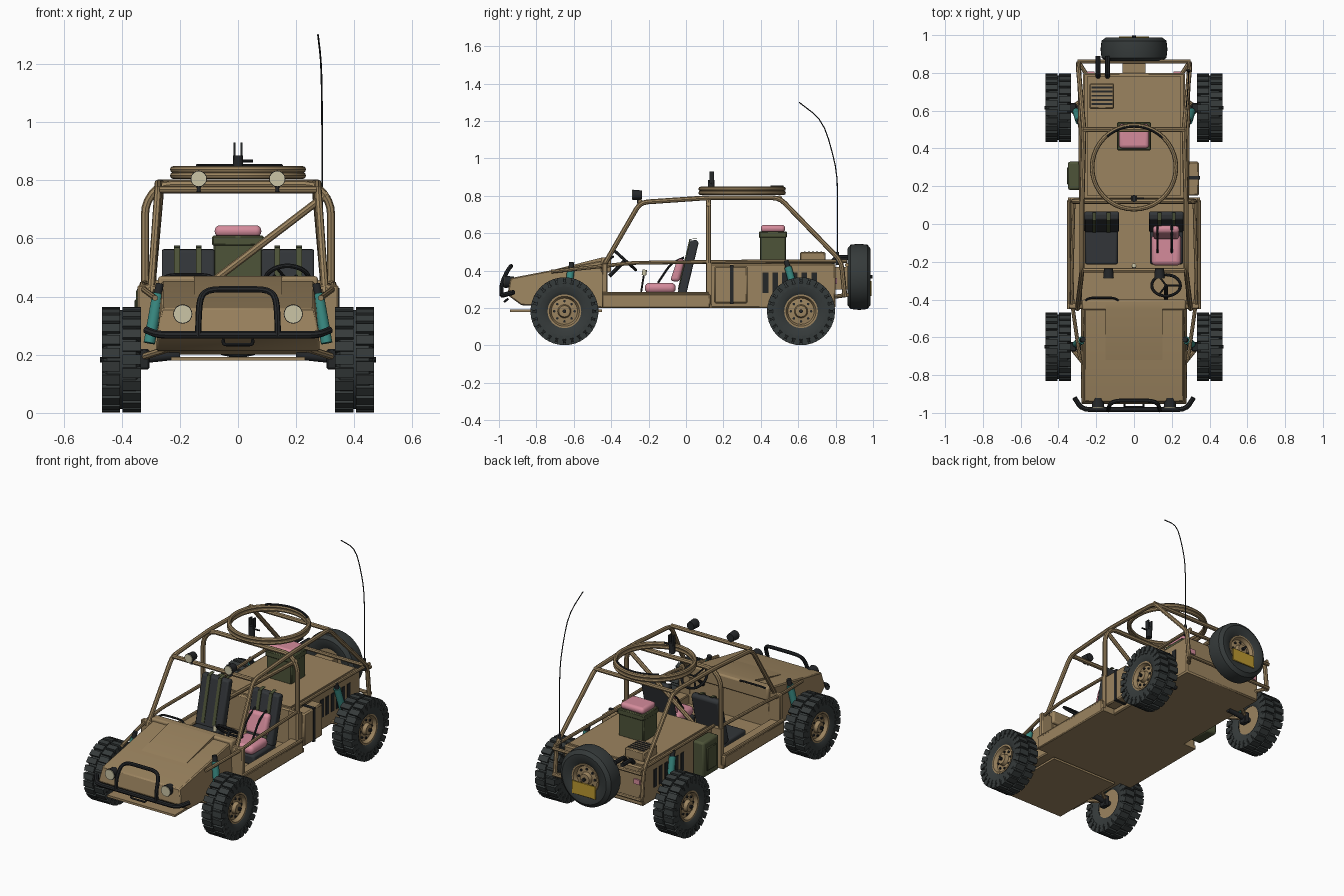
import bpy, bmesh, math
from mathutils import Vector, Matrix

if "Cube" in bpy.data.objects:
    bpy.data.objects.remove(bpy.data.objects["Cube"])


def colour(name, rgb):
    m = bpy.data.materials.new(name)
    m.use_nodes = True
    m.diffuse_color = (*rgb, 1)
    b = m.node_tree.nodes["Principled BSDF"]
    b.inputs["Base Color"].default_value = (*rgb, 1)
    b.inputs["Roughness"].default_value = 0.8
    return m


TAN = colour("desert tan", (.33, .23, .115))
RUBBER = colour("tyre rubber", (.036, .043, .043))
BLACK = colour("black metal", (.018, .02, .022))
SEAT = colour("seat grey", (.032, .036, .04))
OLIVE = colour("olive green", (.075, .088, .04))
PINK = colour("pink cushion", (.66, .26, .33))
TEAL = colour("teal shock", (.04, .25, .22))
CREAM = colour("lamp glass", (.6, .56, .38))
YELLOW = colour("plate yellow", (.5, .32, .03))


def finish(name, bm, mat, mirror=False, bevel=0, segs=1):
    bmesh.ops.recalc_face_normals(bm, faces=bm.faces)
    me = bpy.data.meshes.new(name)
    bm.to_mesh(me)
    bm.free()
    me.materials.append(mat)
    me.shade_smooth()
    me.set_sharp_from_angle(angle=math.radians(35))
    ob = bpy.data.objects.new(name, me)
    bpy.context.collection.objects.link(ob)
    if bevel:
        b = ob.modifiers.new("bevel", "BEVEL")
        b.width, b.segments = bevel, segs
    if mirror:
        ob.modifiers.new("mirror", "MIRROR").use_mirror_merge = False
    return ob


def add_box(bm, x, y, z, matrix=Matrix()):
    size = Matrix.Diagonal((x[1] - x[0], y[1] - y[0], z[1] - z[0], 1))
    mid = Matrix.Translation((sum(x) / 2, sum(y) / 2, sum(z) / 2))
    bmesh.ops.create_cube(bm, size=1, matrix=matrix @ mid @ size)


def box(name, x, y, z, mat, **kw):
    bm = bmesh.new()
    add_box(bm, x, y, z)
    return finish(name, bm, mat, **kw)


def prism(name, profile, x, mat, **kw):
    """Extrude a (y, z) outline between two x positions."""
    bm = bmesh.new()
    f = bm.faces.new([bm.verts.new((x[0], *p)) for p in profile])
    new = bmesh.ops.extrude_face_region(bm, geom=[f])["geom"]
    vs = [v for v in new if isinstance(v, bmesh.types.BMVert)]
    bmesh.ops.translate(bm, verts=vs, vec=(x[1] - x[0], 0, 0))
    return finish(name, bm, mat, **kw)


def add_cyl(bm, a, b, r, r2=None, n=16):
    a, b = Vector(a), Vector(b)
    rot = (b - a).to_track_quat("Z", "Y").to_matrix().to_4x4()
    bmesh.ops.create_cone(bm, cap_ends=True, segments=n, radius1=r, radius2=r if r2 is None else r2,
                          depth=(b - a).length, matrix=Matrix.Translation((a + b) / 2) @ rot)


def cyl(name, a, b, r, mat, r2=None, n=16, **kw):
    bm = bmesh.new()
    add_cyl(bm, a, b, r, r2, n)
    return finish(name, bm, mat, **kw)


def tube(name, pts, r, mat, bend=.04, closed=False, **kw):
    """Round pipe along a path with softened corners."""
    P = [Vector(p) for p in pts]
    path = [P[0]]
    for a, b, c in zip(P, P[1:], P[2:]):
        s = b + (a - b).normalized() * min(bend, (a - b).length * .45)
        e = b + (c - b).normalized() * min(bend, (c - b).length * .45)
        path += [s.lerp(b, t).lerp(b.lerp(e, t), t) for t in (0, .33, .67, 1)]
    path = P if closed else path + [P[-1]]
    cu = bpy.data.curves.new(name, "CURVE")
    cu.dimensions, cu.bevel_depth, cu.bevel_resolution, cu.use_fill_caps = "3D", r, 2, True
    sp = cu.splines.new("POLY")
    sp.points.add(len(path) - 1)
    for q, p in zip(sp.points, path):
        q.co = (*p, 1)
    sp.use_cyclic_u = closed
    tmp = bpy.data.objects.new(name, cu)
    bm = bmesh.new()
    me = tmp.to_mesh()
    bm.from_mesh(me)
    tmp.to_mesh_clear()
    bpy.data.objects.remove(tmp)
    return finish(name, bm, mat, **kw)


def lathe(name, profile, matrix, mat, n=40, **kw):
    """Spin an (axial, radius) outline about local x."""
    bm = bmesh.new()
    vs = [bm.verts.new((a, 0, r)) for a, r in profile]
    es = [bm.edges.new(p) for p in zip(vs, vs[1:])]
    bmesh.ops.spin(bm, geom=vs + es, cent=(0, 0, 0), axis=(1, 0, 0), angle=math.tau, steps=n)
    bmesh.ops.remove_doubles(bm, verts=bm.verts, dist=1e-4)
    bm.transform(matrix)
    return finish(name, bm, mat, **kw)


def ring(c, r, n=40, a0=0, a1=math.tau, tilt=Matrix()):
    return [Vector(c) + tilt @ Vector((r * math.cos(t), r * math.sin(t), 0))
            for t in (a0 + (a1 - a0) * i / n for i in range(n))]


# Wheels: tyre, staggered lugs, dished rim and bolts
TYRE = [(-.05, .088), (-.064, .11), (-.064, .15), (-.05, .17), (.05, .17), (.064, .15), (.064, .11), (.05, .088)]
RIM = [(-.045, 0), (-.045, .09), (.054, .09), (.054, .08), (.032, .07), (.036, .036), (.058, .03), (.06, 0)]


def bolts(name, M, mirror):
    bm = bmesh.new()
    for i in range(8):
        t = math.tau * i / 8
        y, z = .054 * math.cos(t), .054 * math.sin(t)
        add_cyl(bm, (.03, y, z), (.041, y, z), .007, n=8)
    add_cyl(bm, (.05, 0, 0), (.073, 0, 0), .01, n=10)
    bm.transform(M)
    finish(name, bm, BLACK, mirror)


for end, y in (("front", -.65), ("rear", .615)):
    M = Matrix.Translation((.401, y, .183))
    lathe(end + "_tyre", TYRE, M, RUBBER, mirror=True)
    lathe(end + "_rim", RIM, M, TAN, mirror=True)
    bolts(end + "_wheel_bolts", M, True)
    bm = bmesh.new()
    for i in range(48):
        R = M @ Matrix.Rotation(math.tau * i / 48, 4, "X")
        s = 1 if i % 2 else -1
        add_box(bm, sorted((s * .004, s * .067)), (-.017, .017), (.155, .181), R)
        add_box(bm, sorted((s * .05, s * .067)), (-.011, .011), (.132, .16), R)
    finish(end + "_tread", bm, RUBBER, True)
    cyl(end + "_axle", (.2, y, .2), (.36, y, .183), .016, BLACK, mirror=True)
    box(end + "_upright", (.305, .34), (y - .025, y + .025), (.15, .22), BLACK, mirror=True, bevel=.005)
    for k in (-.12, .06):
        tube(end + "_arm", [(.24, y + k, .22), (.335, y, .19)], .012, TAN, mirror=True)

# Shock absorbers
for end, lo, hi in (("front", (.305, -.635, .24), (.275, -.615, .41)), ("rear", (.305, .595, .24), (.29, .545, .42))):
    cyl(end + "_shock", lo, hi, .02, TEAL, mirror=True)
    top = Vector(hi) + (Vector(hi) - Vector(lo)).normalized() * .035
    cyl(end + "_shock_cap", hi, top, .014, BLACK, mirror=True)

# Hull: nose, hood panel, floor, sills, rear deck
nose = prism("nose", [(-.955, .27), (-.94, .36), (-.46, .452), (-.42, .452), (-.42, .2), (-.88, .215)],
             (-.28, .28), TAN, bevel=.006)
for v in nose.data.vertices:
    if v.co.z > .3:
        v.co.x *= .94
prism("hood_panel", [(-.8, .382), (-.45, .47), (-.42, .47), (-.42, .44), (-.8, .37)], (-.152, .152), TAN)
box("dash", (-.275, .275), (-.455, -.4), (.39, .47), TAN, bevel=.01, segs=2)
box("skid_plate", (-.23, .23), (-.94, -.45), (.18, .193), TAN)
box("floor", (-.35, .35), (-.45, .14), (.2, .222), TAN)
box("sill", (.275, .355), (-.45, .13), (.2, .275), TAN, mirror=True, bevel=.006)
box("cowl_side", (.265, .345), (-.45, -.42), (.2, .44), TAN, mirror=True, bevel=.005)
box("rear_hull", (-.27, .27), (.13, .8), (.2, .437), TAN, bevel=.008)
box("deck_lid", (-.25, .25), (.15, .78), (.43, .445), TAN)
box("rear_side_post", (.265, .335), (.11, .14), (.2, .44), TAN, mirror=True)
for i in range(6):
    y = .41 + .052 * i
    box("side_louver", (.268, .274), (y, y + .03), (.28, .39), BLACK, mirror=True)

# Side stowage: tan case on the left, fuel can on the right
box("side_case", (.27, .345), (.15, .33), (.225, .425), TAN, bevel=.008)
box("case_strap", (.27, .349), (.235, .255), (.222, .429), BLACK)
box("fuel_can", (-.35, -.275), (.18, .33), (.215, .43), OLIVE, bevel=.012, segs=2)
box("fuel_can_rib", (-.356, -.3), (.21, .3), (.25, .39), OLIVE, bevel=.004)

# Roll cage
tube("main_hoop", [(-.32, .12, .2), (-.32, .12, .72), (-.27, .12, .785), (.27, .12, .785), (.32, .12, .72),
                   (.32, .12, .2)], .014, TAN)
tube("windscreen_post", [(.3, -.45, .41), (.275, -.245, .765), (.275, .12, .79), (.265, .5, .79), (.295, .83, .45),
                         (.295, .85, .26)], .013, TAN, mirror=True)
tube("belt_rail", [(.285, -.72, .395), (.325, -.44, .425), (.33, -.28, .442), (.32, .12, .447)], .01, TAN, mirror=True)
tube("sill_rail", [(.345, -.45, .277), (.345, .12, .277)], .01, TAN, mirror=True)
tube("hoop_diagonal", [(.31, .12, .755), (-.3, .12, .29)], .013, TAN)
for y, z in ((-.245, .768), (.5, .79)):
    tube("roof_bar", [(-.27, y, z), (.27, y, z)], .013, TAN)
tube("deck_rail", [(.28, .13, .447), (.285, .5, .45), (.29, .86, .45)], .01, TAN, mirror=True)
for z in (.27, .43):
    tube("rear_bar", [(-.3, .86, z), (.3, .86, z)], .011, TAN)
tube("rear_strut", [(.25, .79, .26), (.295, .86, .27)], .011, TAN, mirror=True)

# Turret ring and weapon cradle
for z in (.816, .837):
    tube("turret_ring", ring((0, .3, z), .222), .012, TAN, closed=True)
tube("ring_track", ring((0, .3, .85), .216, 14, .8, 2.4), .006, BLACK)
cyl("cradle_post", (0, .135, .82), (0, .135, .885), .018, BLACK)
box("cradle_fork", (.008, .016), (.125, .15), (.87, .93), BLACK, mirror=True)
tube("cradle_handle", [(0, .135, .866), (.052, .135, .866)], .005, BLACK)

# Lamps
for name, x, y, z, r in (("roof_lamp", .135, -.285, .805, .028), ("headlamp", .19, -.97, .34, .033)):
    cyl(name, (x, y, z), (x, y + .05, z), r, BLACK, r * .85, 20, mirror=True)
    cyl(name + "_glass", (x, y - .004, z), (x, y + .004, z), r * .92, CREAM, n=20, mirror=True)
cyl("roof_lamp_stem", (.135, -.255, .76), (.135, -.255, .8), .007, BLACK, mirror=True)
box("tail_lamp", (.21, .25), (.8, .808), (.33, .36), PINK, mirror=True)

# Front bumper, brush guard and tow loop
tube("bumper", [(-.315, -.92, .285), (-.275, -.982, .268), (.275, -.982, .268), (.315, -.92, .285)], .013, BLACK)
tube("brush_guard", [(-.136, -.985, .265), (-.136, -.987, .33), (-.13, -.955, .4), (-.1, -.935, .425),
                     (.1, -.935, .425), (.13, -.955, .4), (.136, -.987, .33), (.136, -.985, .265)], .011, BLACK)
tube("tow_loop", [(-.05, -.95, .25), (-.05, -.97, .235), (.05, -.97, .235), (.05, -.95, .25)], .006, BLACK, .01)

# Seats with harness straps
box("seat_base", (.085, .26), (-.215, 0), (.222, .285), SEAT, mirror=True, bevel=.012, segs=2)
prism("seat_back", [(-.045, .28), (0, .27), (.068, .55), (.055, .565), (.022, .56)], (.08, .262), SEAT,
      mirror=True, bevel=.008, segs=2)
for x in (.125, .2):
    prism("harness", [(-.044, .3), (-.04, .3), (.025, .567), (.06, .572), (.06, .575), (.018, .568)],
          (x, x + .02), OLIVE, mirror=True)
box("driver_cushion", (.092, .25), (-.22, -.055), (.28, .335), PINK, bevel=.025, segs=4)
prism("driver_back_cushion", [(-.085, .345), (-.035, .34), (-.005, .46), (-.045, .465)], (.1, .24), PINK,
      bevel=.018, segs=4)
for x in (.125, .2):
    tube("cushion_strap", [(x, -.15, .335), (x, -.08, .44), (x, -.01, .47)], .006, BLACK)

# Controls
tilt = Matrix.Rotation(math.radians(-42), 3, "X")
hub = Vector((.17, -.325, .455))
tube("steering_wheel", ring(hub, .076, 28, tilt=tilt), .008, BLACK, closed=True)
for t in (0, 2.1, 4.2):
    tube("wheel_spoke", [hub, ring(hub, .074, 1, t, t + 1, tilt)[0]], .005, BLACK)
tube("steering_column", [hub, (.17, -.41, .37)], .01, BLACK)
tube("gear_lever", [(0, -.25, .22), (0, -.225, .38)], .005, BLACK)
cyl("gear_knob", (0, -.225, .375), (0, -.22, .405), .012, CREAM)
tube("grab_handle", [(-.26, -.41, .46), (-.24, -.39, .475), (-.1, -.39, .475), (-.08, -.41, .46)], .006, BLACK)

# Gunner's box seat, vented case and exhausts on the deck
box("ammo_box", (-.085, .085), (.395, .535), (.44, .605), OLIVE, bevel=.006)
box("box_lid", (-.089, .089), (.39, .54), (.575, .61), OLIVE, bevel=.005)
box("box_cushion", (-.08, .08), (.4, .53), (.605, .645), PINK, bevel=.018, segs=4)
box("vent_case", (-.235, -.105), (.61, .745), (.44, .5), TAN, bevel=.006)
for i in range(5):
    y = .63 + .022 * i
    box("vent_slit", (-.225, -.115), (y, y + .01), (.496, .503), BLACK)
for x in (-.19, -.14):
    tube("exhaust", [(x, .78, .44), (x, .8, .47), (x, .89, .47)], .013, BLACK, .02)

# Spare wheel facing the rear, with number plate
S = Matrix.Translation((0, .925, .367)) @ Matrix.Rotation(math.pi / 2, 4, "Z")
SPARE = [(-.045, .088), (-.062, .12), (-.062, .15), (-.045, .172), (0, .177), (.045, .172), (.062, .15),
         (.062, .12), (.045, .088)]
lathe("spare_tyre", SPARE, S, RUBBER)
lathe("spare_rim", RIM, S, TAN)
bolts("spare_bolts", S, False)
box("spare_carrier", (-.06, .06), (.79, .89), (.3, .42), TAN)
box("number_plate", (-.08, .08), (.985, .992), (.265, .345), YELLOW, bevel=.002)

# Whip antenna
cyl("antenna_base", (.29, .81, .43), (.29, .81, .5), .012, BLACK, .008)
tube("antenna", [(.29, .81, .48), (.29, .81, .93), (.287, .735, 1.2), (.275, .605, 1.3)], .003, BLACK, .1)
